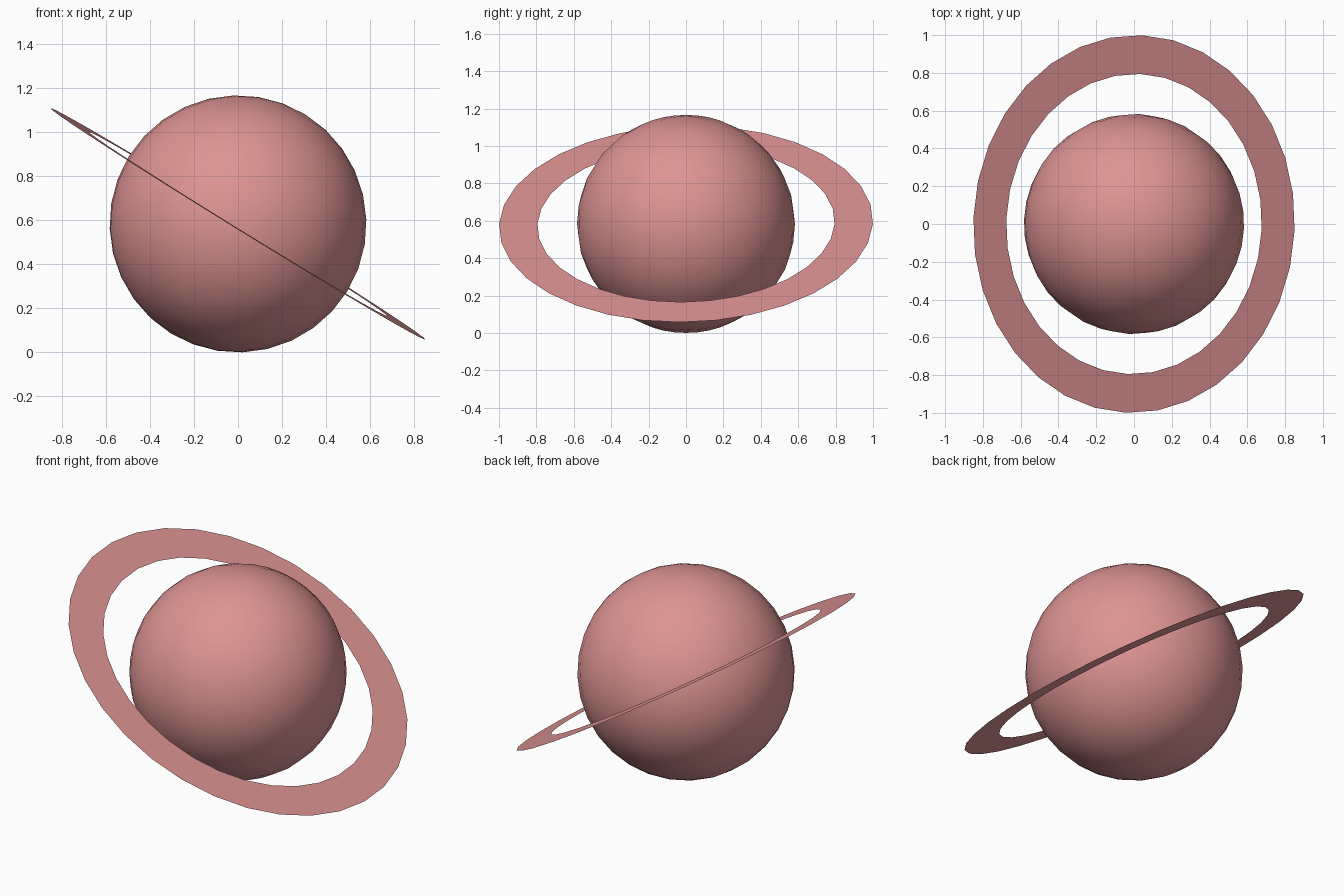
import bpy, bmesh, math
from mathutils import Matrix

if "Cube" in bpy.data.objects:
    bpy.data.objects.remove(bpy.data.objects["Cube"])

SEG = 32
R, Z = 0.583, 0.583
TILT = Matrix.Rotation(math.radians(-2.4), 4, 'Z') @ Matrix.Rotation(math.radians(31.7), 4, 'Y')

pink = bpy.data.materials.new("dusty pink")
pink.diffuse_color = (0.73, 0.295, 0.295, 1)
pink.use_nodes = True
pink.node_tree.nodes["Principled BSDF"].inputs["Base Color"].default_value = pink.diffuse_color


def finish(bm, name, smooth):
    bm.transform(Matrix.Translation((0, 0, Z)) @ TILT)
    for f in bm.faces:
        f.smooth = smooth
    me = bpy.data.meshes.new(name)
    bm.to_mesh(me)
    bm.free()
    me.materials.append(pink)
    ob = bpy.data.objects.new(name, me)
    bpy.context.collection.objects.link(ob)
    return ob


# planet: smooth ball on the same tilted axis as the ring
bm = bmesh.new()
bmesh.ops.create_uvsphere(bm, u_segments=SEG, v_segments=16, radius=R)
finish(bm, "planet", True)

# ring: flat annulus without thickness
bm = bmesh.new()
loops = []
for r in (0.795, 1.0):
    loops.append([bm.verts.new((r * math.cos(i * math.tau / SEG), r * math.sin(i * math.tau / SEG), 0))
                  for i in range(SEG)])
inner, outer = loops
for i in range(SEG):
    j = (i + 1) % SEG
    bm.faces.new((inner[i], outer[i], outer[j], inner[j]))
finish(bm, "ring", False)
